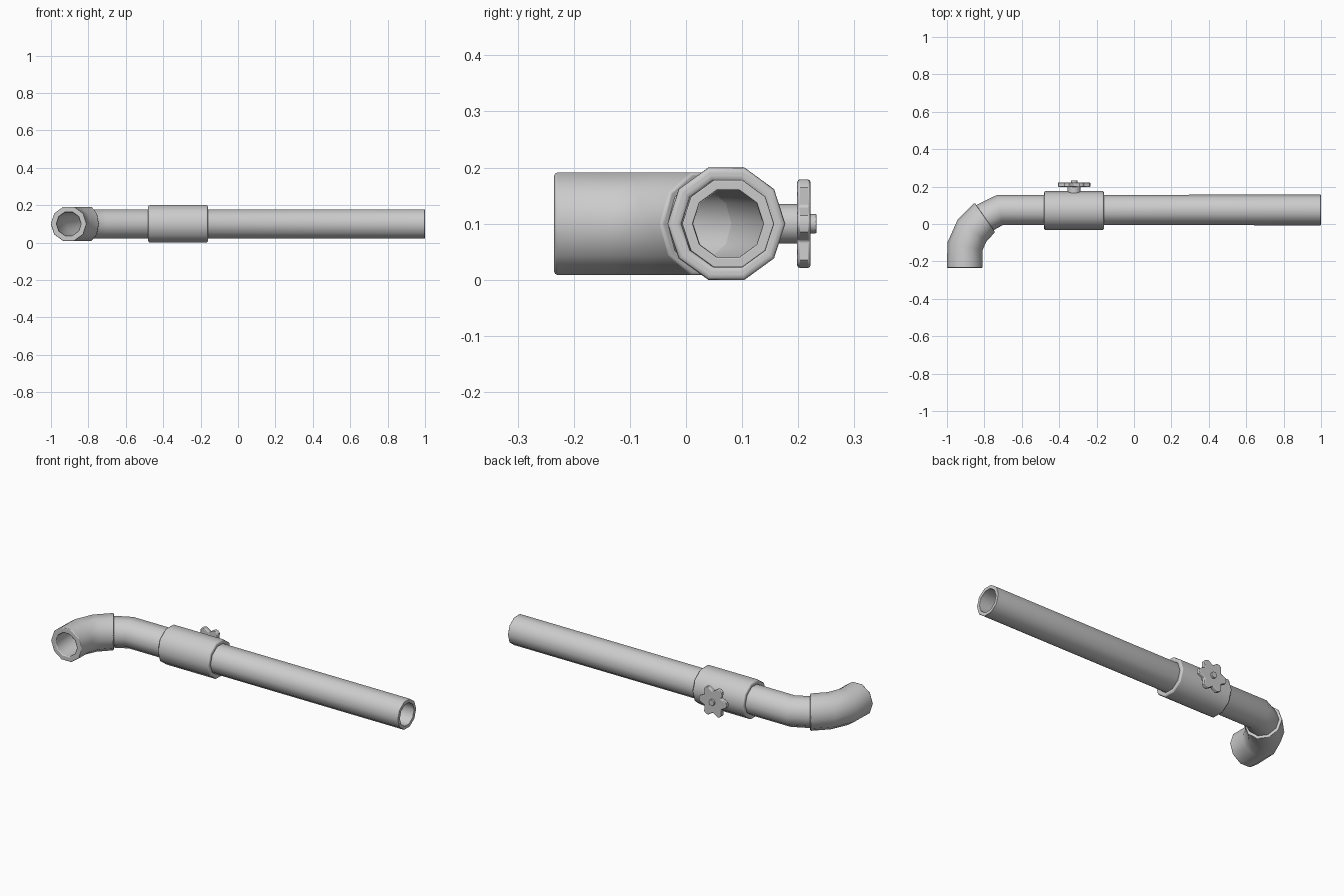
import bpy
import bmesh
from math import sin, cos, pi, radians

if "Cube" in bpy.data.objects:
    bpy.data.objects.remove(bpy.data.objects["Cube"])

SIDES = 10
AXIS_Y, AXIS_Z = 0.072, 0.1


def finish(name, bm, bevel=0.0, segments=2):
    bmesh.ops.recalc_face_normals(bm, faces=bm.faces[:])
    mesh = bpy.data.meshes.new(name)
    bm.to_mesh(mesh)
    bm.free()
    obj = bpy.data.objects.new(name, mesh)
    bpy.context.collection.objects.link(obj)
    if bevel:
        mod = obj.modifiers.new("Bevel", 'BEVEL')
        mod.width = bevel
        mod.segments = segments
        mod.limit_method = 'ANGLE'
        mod.angle_limit = radians(50)
        mod.harden_normals = True
    bpy.ops.object.select_all(action='DESELECT')
    obj.select_set(True)
    bpy.context.view_layer.objects.active = obj
    bpy.ops.object.shade_smooth_by_angle(angle=radians(42))
    return obj


def tube(name, stations, outer, inner, bevel=0.0):
    """Hollow tube through stations (x, y, turn in degrees from -x toward -y)."""
    bm = bmesh.new()

    def ring(x, y, turn, r):
        t = radians(turn)
        out = []
        for i in range(SIDES):
            a = 2 * pi * i / SIDES
            s = r * cos(a)
            out.append(bm.verts.new((x - s * sin(t), y + s * cos(t), AXIS_Z + r * sin(a))))
        return out

    # out along the outer wall, back along the bore, closed into a loop
    rings = [ring(*s, outer) for s in stations]
    rings += [ring(*s, inner) for s in reversed(stations)]
    for k, a in enumerate(rings):
        b = rings[(k + 1) % len(rings)]
        for i in range(SIDES):
            j = (i + 1) % SIDES
            bm.faces.new((a[i], a[j], b[j], b[i]))
    return finish(name, bm, bevel)


def prism_y(name, outline, y0, y1, bevel=0.0):
    """Solid prism along y from an outline of (angle, radius) about the valve axis."""
    bm = bmesh.new()
    ends = [[bm.verts.new((-0.32 + r * cos(a), y, AXIS_Z + r * sin(a)))
             for a, r in outline] for y in (y0, y1)]
    n = len(outline)
    for i in range(n):
        j = (i + 1) % n
        bm.faces.new((ends[0][i], ends[0][j], ends[1][j], ends[1][i]))
    bm.faces.new(ends[0])
    bm.faces.new(ends[1])
    return finish(name, bm, bevel)


def circle(r, n):
    return [(2 * pi * i / n, r) for i in range(n)]


# Long pipe with the first part of the bend
tube("main_pipe", [(1.0, AXIS_Y + 0.003, 0), (-0.717, AXIS_Y + 0.003, 11),
                   (-0.81, 0.027, 35)], 0.082, 0.063, 0.003)

# Wider elbow that turns down to the outlet
tube("elbow", [(-0.797, 0.035, 35), (-0.866, -0.035, 54),
               (-0.903, -0.118, 77), (-0.905, -0.235, 90)], 0.096, 0.065, 0.006)

# Valve collar around the pipe
tube("valve_collar", [(-0.16, AXIS_Y, 0), (-0.481, AXIS_Y, 0)], 0.105, 0.08, 0.01)

# Valve stem, six-lobed handwheel and centre nut
prism_y("valve_stem", circle(0.035, 16), 0.14, 0.205)
star = []
for k in range(6):
    for off, r in ((-30, 0.06), (-10, 0.084), (0, 0.087), (10, 0.084)):
        star.append((radians(60 * k + off), r))
prism_y("handwheel", star, 0.198, 0.222, 0.005)
prism_y("handwheel_nut", circle(0.017, 12), 0.21, 0.233, 0.002)
